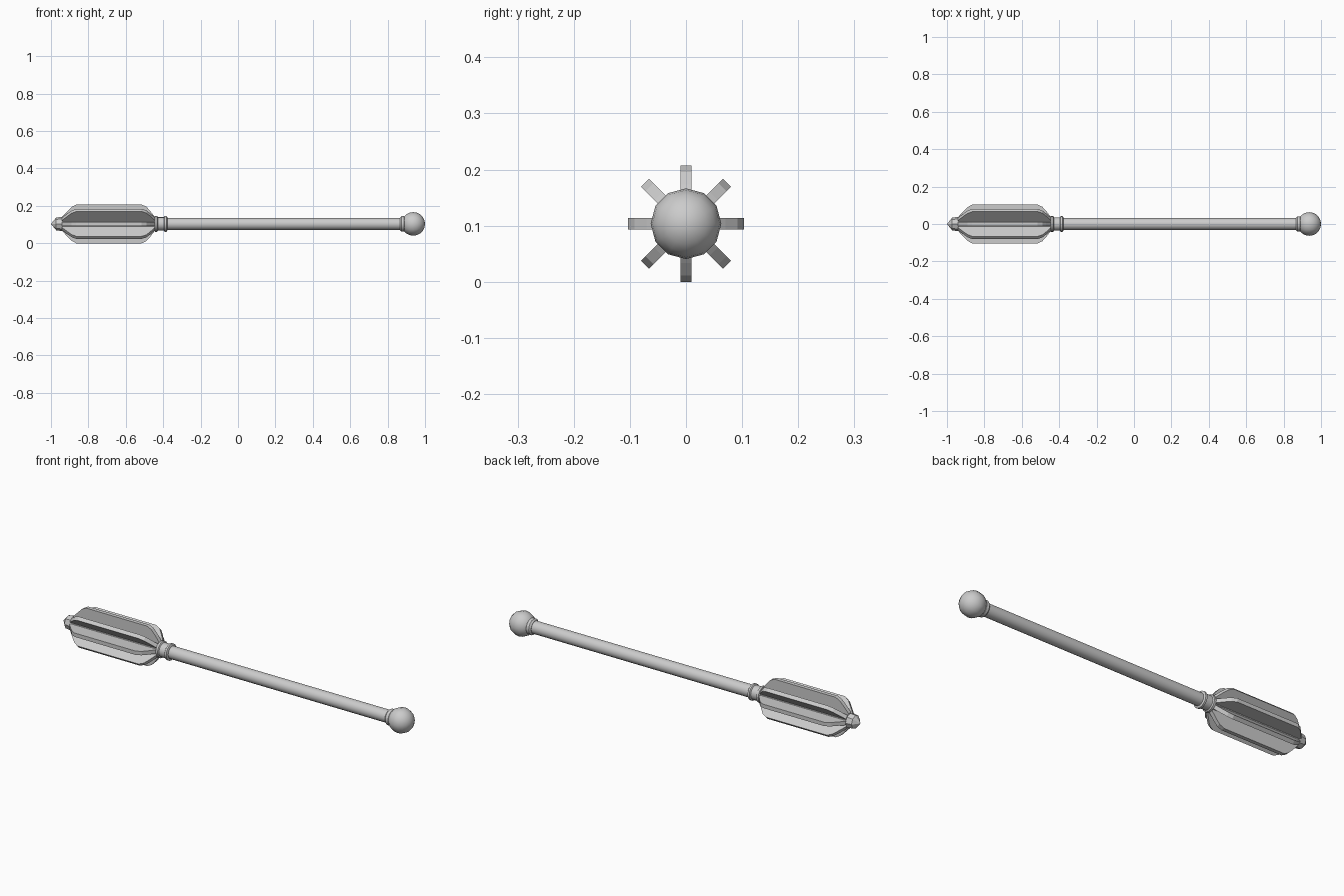
import bpy, bmesh, math
from mathutils import Matrix

if "Cube" in bpy.data.objects:
    bpy.data.objects.remove(bpy.data.objects["Cube"])

AXIS_Z = 0.1035


def finish(name, bm, smooth=None):
    bmesh.ops.remove_doubles(bm, verts=bm.verts, dist=1e-5)
    bmesh.ops.recalc_face_normals(bm, faces=bm.faces)
    me = bpy.data.meshes.new(name)
    bm.to_mesh(me)
    bm.free()
    ob = bpy.data.objects.new(name, me)
    ob.location.z = AXIS_Z
    bpy.context.collection.objects.link(ob)
    if smooth:
        bpy.ops.object.select_all(action='DESELECT')
        ob.select_set(True)
        bpy.context.view_layer.objects.active = ob
        bpy.ops.object.shade_smooth_by_angle(angle=math.radians(smooth))
    return ob


def lathe(name, profile, sides, smooth=None):
    """Turn (x, radius) points around the x axis."""
    bm = bmesh.new()
    vs = [bm.verts.new((x, 0, r)) for x, r in profile]
    es = [bm.edges.new(p) for p in zip(vs, vs[1:])]
    bmesh.ops.spin(bm, geom=vs + es, cent=(0, 0, 0), axis=(1, 0, 0),
                   angle=2 * math.pi, steps=sides)
    return finish(name, bm, smooth)


# shaft
lathe("shaft", [(-0.95, 0), (-0.95, 0.032), (0.89, 0.032), (0.89, 0)], 16, 40)

# collar below the head: two rings joined by a narrower band
lathe("head_collar", [(-0.447, 0), (-0.447, 0.036), (-0.443, 0.042), (-0.432, 0.042),
                      (-0.428, 0.036), (-0.396, 0.036), (-0.392, 0.042),
                      (-0.382, 0.042), (-0.378, 0.036), (-0.378, 0)], 16, 40)

# collar at the pommel
lathe("pommel_collar", [(0.865, 0), (0.865, 0.033), (0.873, 0.041), (0.888, 0.041),
                        (0.895, 0.035), (0.895, 0)], 16, 40)

# round pommel
R = 0.063
lathe("pommel", [(0.937 - R * math.cos(math.pi * i / 10), R * math.sin(math.pi * i / 10))
                 for i in range(11)], 12, 40)

# faceted tip
lathe("tip", [(-1.0, 0), (-0.972, 0.034), (-0.943, 0.038), (-0.925, 0.03), (-0.925, 0)], 8)

# eight flanges around the head
outline = [(-0.94, 0.02), (-0.94, 0.038), (-0.91, 0.070), (-0.89, 0.090), (-0.865, 0.1035),
           (-0.515, 0.1035), (-0.490, 0.092), (-0.470, 0.070), (-0.445, 0.038), (-0.445, 0.02)]
bm = bmesh.new()
for k in range(8):
    rot = Matrix.Rotation(k * math.pi / 4, 4, 'X')
    face = bm.faces.new([bm.verts.new((x, -0.01, z)) for x, z in outline])
    ext = bmesh.ops.extrude_face_region(bm, geom=[face], use_keep_orig=True)
    new = [v for v in ext["geom"] if isinstance(v, bmesh.types.BMVert)]
    bmesh.ops.translate(bm, verts=new, vec=(0, 0.02, 0))
    bmesh.ops.transform(bm, matrix=rot, verts=list(face.verts) + new)
finish("flanges", bm)
